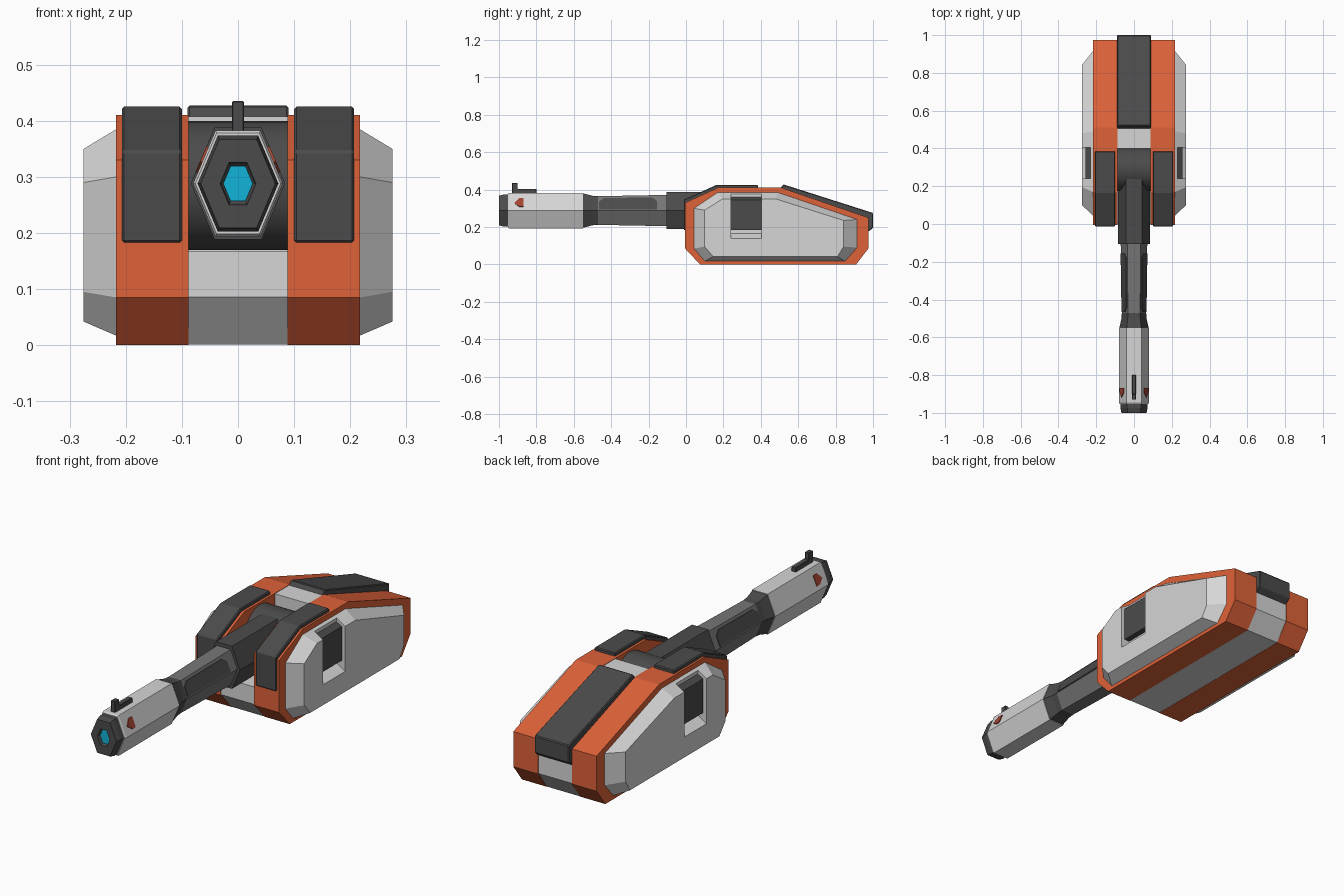
import bpy, bmesh, math
from mathutils import Vector

if "Cube" in bpy.data.objects:
    bpy.data.objects.remove(bpy.data.objects["Cube"])


def colour(name, r, g, b):
    lin = [((c / 255 + 0.055) / 1.055) ** 2.4 for c in (r, g, b)]
    m = bpy.data.materials.new(name)
    m.diffuse_color = (*lin, 1)
    m.use_nodes = True
    m.node_tree.nodes["Principled BSDF"].inputs["Base Color"].default_value = m.diffuse_color
    return m


ORANGE = colour("orange", 222, 98, 56)
WHITE = colour("light grey", 214, 214, 214)
DARK = colour("dark grey", 75, 75, 75)
MID = colour("mid grey", 118, 118, 118)
CYAN = colour("cyan", 18, 178, 216)
RED = colour("dull red", 165, 68, 50)


def loft(name, rings, mat, mirror=False, bevel=0):
    """Skin equal-length rings of points and cap both ends."""
    bm = bmesh.new()
    vs = [[bm.verts.new(p) for p in r] for r in rings]
    n = len(vs[0])
    for a, b in zip(vs, vs[1:]):
        for i in range(n):
            j = (i + 1) % n
            bm.faces.new((a[i], a[j], b[j], b[i]))
    bm.faces.new(vs[0])
    bm.faces.new(vs[-1])
    bmesh.ops.recalc_face_normals(bm, faces=bm.faces)
    me = bpy.data.meshes.new(name)
    bm.to_mesh(me)
    bm.free()
    if mat:
        me.materials.append(mat)
    ob = bpy.data.objects.new(name, me)
    bpy.context.collection.objects.link(ob)
    if bevel:
        m = ob.modifiers.new("bevel", 'BEVEL')
        m.width, m.segments = bevel, 1
        m.limit_method = 'ANGLE'
    if mirror:
        ob.modifiers.new("mirror", 'MIRROR')
    return ob


def side_prism(name, prof, x0, x1, mat, **kw):
    """Extrude a (y, z) profile along x."""
    return loft(name, [[(x, y, z) for y, z in prof] for x in (x0, x1)], mat, **kw)


def cross_prism(name, prof, y0, y1, mat, **kw):
    """Extrude an (x, z) profile along y."""
    return loft(name, [[(x, y, z) for x, z in prof] for y in (y0, y1)], mat, **kw)


# Orange hull slabs
side_prism("hull_slabs", [(0.075, 0), (0.91, 0), (0.975, 0.085), (0.975, 0.25),
                          (0.51, 0.41), (0.17, 0.41), (-0.005, 0.33), (-0.005, 0.085)],
           0.088, 0.217, ORANGE, mirror=True)

# Centre hull with an open pocket for the barrel mount
side_prism("centre_hull", [(0.075, 0.001), (0.91, 0.001), (0.972, 0.086), (0.972, 0.248),
                           (0.51, 0.408), (0.4, 0.408), (0.4, 0.168), (0, 0.168), (0, 0.086)],
           -0.09, 0.09, WHITE)

# Tapered side panels with a notch
base = [(0.043, 0.30), (0.17, 0.385), (0.49, 0.385), (0.915, 0.24),
        (0.915, 0.09), (0.85, 0.017), (0.10, 0.017), (0.043, 0.085)]
face = [(0.10, 0.29), (0.195, 0.35), (0.48, 0.35), (0.843, 0.235),
        (0.843, 0.095), (0.81, 0.042), (0.145, 0.042), (0.10, 0.095)]
panel = loft("side_panels", [[(0.21, *p) for p in base], [(0.217, *p) for p in base],
                             [(0.275, *p) for p in face]], WHITE)
cutter = cross_prism("notch_cutter", [(0.23, 0.165), (0.275, 0.138), (0.32, 0.11),
                                      (0.32, 0.45), (0.23, 0.45)], 0.24, 0.405, WHITE)
cutter.hide_render = True
cutter.hide_set(True)
cut = panel.modifiers.new("notch", 'BOOLEAN')
cut.operation, cut.object, cut.solver = 'DIFFERENCE', cutter, 'EXACT'
panel.modifiers.new("mirror", 'MIRROR')
cross_prism("notch_blocks", [(0.22, 0.185), (0.258, 0.185), (0.258, 0.345), (0.22, 0.366)],
            0.241, 0.404, DARK, mirror=True)

# Dark shoulder plates wrapping the front of the slabs
side_prism("shoulder_plates", [(0.02, 0.183), (-0.012, 0.183), (-0.012, 0.346),
                               (0.163, 0.425), (0.385, 0.425), (0.385, 0.395), (0.17, 0.395), (0.02, 0.32)],
           0.1, 0.207, DARK, mirror=True, bevel=0.004)

# Dark rear cover
side_prism("rear_cover", [(0.5, 0.40), (0.52, 0.428), (1.0, 0.275), (1.0, 0.195),
                          (0.965, 0.168), (0.965, 0.24), (0.51, 0.39)],
           -0.09, 0.09, DARK, bevel=0.004)

# Round barrel mount across the pocket
R = 0.115
mount = side_prism("barrel_mount", [(0.29 + R * math.cos(a * math.tau / 32),
                                     0.285 + R * math.sin(a * math.tau / 32)) for a in range(32)],
                   -0.089, 0.089, DARK)
for p in mount.data.polygons:
    p.use_smooth = len(p.vertices) == 4

# Hexagonal barrel sections
HW, HH, CZ = 0.08, 0.095, 0.288


def hexagon(y, s):
    return [(s * HW * u, y, CZ + s * HH * v) for u, v in
            ((1, 0), (.5, 1), (-.5, 1), (-1, 0), (-.5, -1), (.5, -1))]


def barrel(name, sections, mat):
    return loft(name, [hexagon(y, s) for y, s in sections], mat)


barrel("barrel_housing", [(0.3, 1.05), (-0.105, 1.05)], DARK)
barrel("barrel_tube", [(-0.1, 0.88), (-0.5, 0.8)], MID)
barrel("barrel_collar", [(-0.45, 0.79), (-0.5, 0.83), (-0.551, 0.97)], DARK)
barrel("barrel_sleeve", [(-0.55, 1), (-0.945, 1), (-0.952, 0.95)], WHITE)
barrel("muzzle", [(-0.95, 0.9), (-0.975, 0.9), (-1.0, 0.83), (-1.0, 0.4),
                  (-0.985, 0.36), (-0.98, 0.3)], DARK)
barrel("muzzle_lens", [(-0.979, 0.33), (-0.988, 0.33)], CYAN)


def facet_plate(name, outline, scale, mat):
    """Thin plate lying on the upper side facet; outline is (y, height fraction)."""
    n = Vector((HH, 0, HW / 2)).normalized()
    rings = []
    for off in (-0.003, 0.004):
        rings.append([Vector((scale(y) * HW * (1 - t / 2), y, CZ + scale(y) * HH * t)) + n * off
                      for y, t in outline])
    loft(name, rings, mat, mirror=True)


facet_plate("barrel_grips", [(-0.465, 0.06), (-0.465, 0.6), (-0.44, 0.84), (-0.18, 0.84),
                             (-0.155, 0.6), (-0.155, 0.06)],
            lambda y: 0.9 + y * 0.2, DARK)
facet_plate("sleeve_marks", [(-0.918, 0.4), (-0.893, 0.68), (-0.868, 0.68), (-0.868, 0.2), (-0.89, 0.2)],
            lambda y: 1, RED)

# Front sight
side_prism("front_sight", [(-0.93, 0.375), (-0.93, 0.435), (-0.9, 0.435), (-0.9, 0.404),
                           (-0.8, 0.404), (-0.8, 0.375)], -0.011, 0.011, DARK, bevel=0.002)
